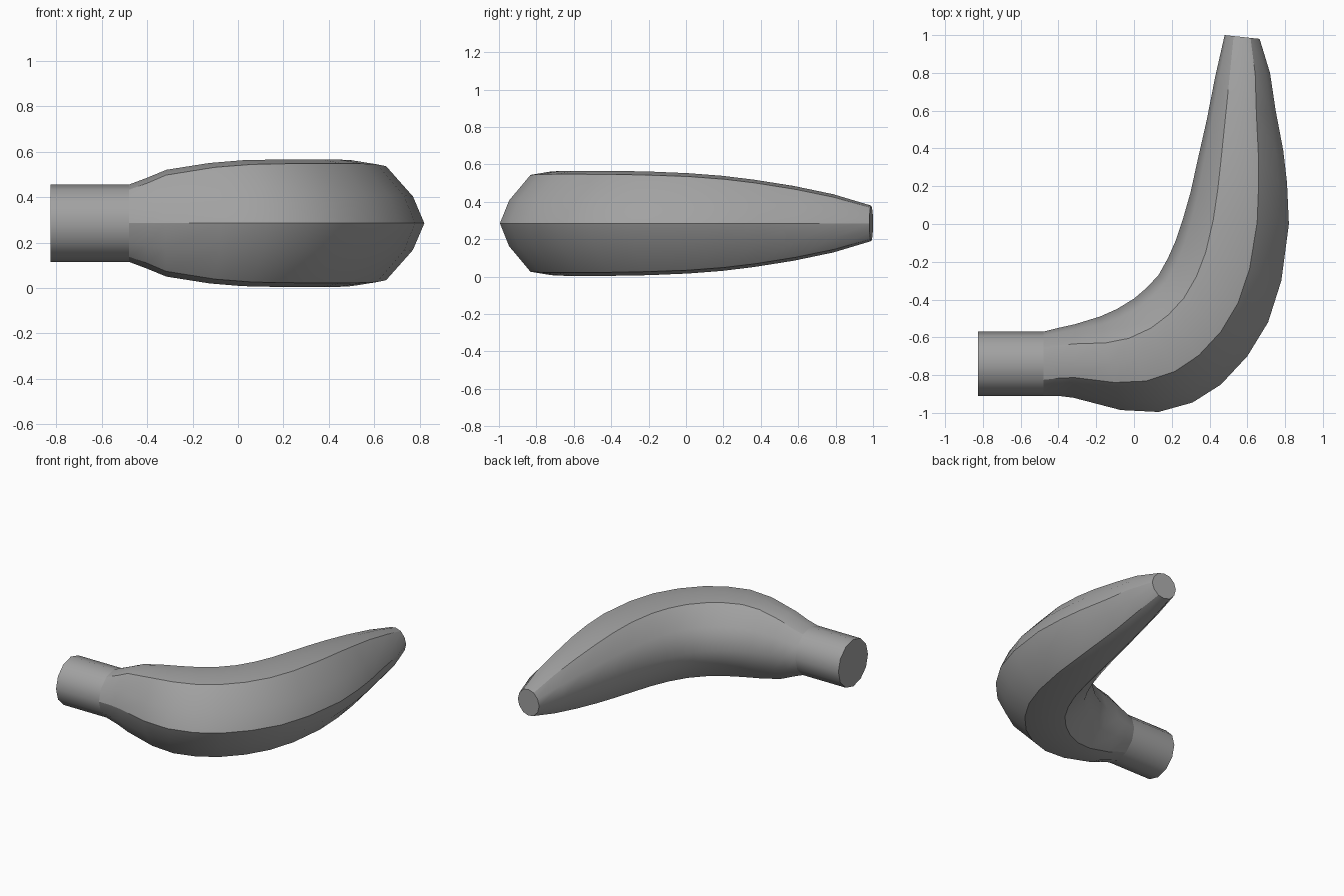
import bpy, bmesh, math
from mathutils import Vector

cube = bpy.data.objects.get("Cube")
if cube:
    bpy.data.objects.remove(cube)

grey = bpy.data.materials.new("plain grey")
grey.use_nodes = True
colour = (0.36, 0.36, 0.36, 1)
grey.diffuse_color = colour
grey.node_tree.nodes["Principled BSDF"].inputs["Base Color"].default_value = colour

MID = 0.285
# Half section from the outer edge over the top to the inner edge
ROUND = [(math.cos(a * math.pi / 6), math.sin(a * math.pi / 6)) for a in range(7)]
RIDGED = [(1, 0), (.82, .44), (.4, .935), (0, 1), (-.43, .95), (-.83, .53), (-1, 0)]
RIDGES = {0, 2, 4, 8, 10}


def ring(station):
    """Twelve points between an outer and an inner point of the bend."""
    ox, oy, ix, iy, height, blend = station
    outer, inner = Vector((ox, oy, MID)), Vector((ix, iy, MID))
    centre, arm = (outer + inner) / 2, (outer - inner) / 2
    half = [Vector(r).lerp(Vector(s), blend) for r, s in zip(ROUND, RIDGED)]
    section = half + [Vector((p.x, -p.y)) for p in half[5:0:-1]]
    return [centre + arm * p.x + Vector((0, 0, height * p.y)) for p in section]


def loft(name, stations, cap_first, ridges):
    bm = bmesh.new()
    rings = [[bm.verts.new(p) for p in ring(s)] for s in stations]
    for a, b in zip(rings, rings[1:]):
        for i in range(12):
            j = (i + 1) % 12
            bm.faces.new((a[i], a[j], b[j], b[i])).smooth = True
        for i in ridges:
            bm.edges.get((a[i], b[i])).smooth = False
    # Flat end with a crisp rim
    cap = bm.faces.new(rings[0] if cap_first else rings[-1])
    for e in cap.edges:
        e.smooth = False
    bmesh.ops.recalc_face_normals(bm, faces=bm.faces)
    # The open end must not confuse the direction of the normals
    bm.normal_update()
    outward = Vector((-1, 0, 0)) if cap_first else Vector((0, 1, 0))
    if cap.normal.dot(outward) < 0:
        bmesh.ops.reverse_faces(bm, faces=bm.faces)
    mesh = bpy.data.meshes.new(name)
    bm.to_mesh(mesh)
    bm.free()
    mesh.materials.append(grey)
    obj = bpy.data.objects.new(name, mesh)
    bpy.context.collection.objects.link(obj)
    return obj


# Stations: outer x, y, inner x, y, half height, ridge amount
neck = (-.48, -.91, -.48, -.57, .17, 0)
loft("stem", [(-.825, -.91, -.825, -.57, .17, 0), neck], True, ())

loft("fruit_body", [
    neck,
    (-.40, -.91, -.40, -.55, .2, .2),
    (-.32, -.92, -.31, -.53, .235, .5),
    (-.07, -.985, -.18, -.49, .265, .9),
    (.13, -.995, -.09, -.45, .277, 1),
    (.31, -.945, 0, -.395, .28, 1),
    (.46, -.85, .07, -.335, .281, 1),
    (.6, -.7, .13, -.27, .281, 1),
    (.71, -.52, .18, -.18, .28, 1),
    (.78, -.3, .22, -.09, .277, 1),
    (.82, 0, .26, .03, .268, 1),
    (.81, .22, .3, .17, .254, .9),
    (.79, .39, .335, .33, .234, .8),
    (.75, .6, .385, .55, .2, .6),
    (.72, .8, .43, .78, .155, .4),
    (.665, .98, .48, 1, .095, .2),
], False, RIDGES)
